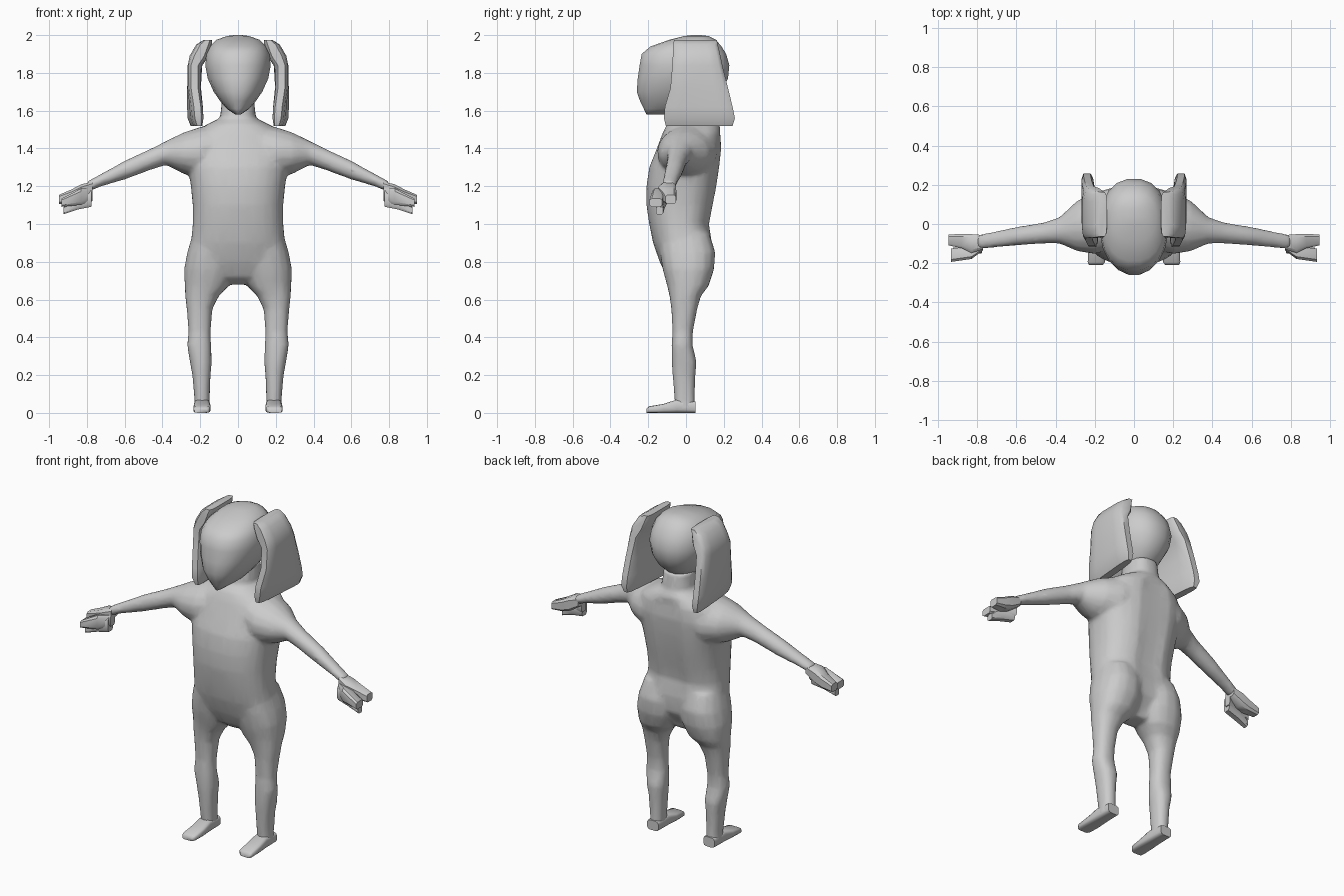
import bpy, bmesh, math
from mathutils import Vector

grey = bpy.data.materials.new("soft grey")
grey.diffuse_color = (0.6, 0.6, 0.6, 1)


def superellipse(n, power):
    for i in range(n):
        a = 2 * math.pi * (i + 0.5) / n
        c, s = math.cos(a), math.sin(a)
        yield (math.copysign(abs(c) ** (2 / power), c),
               math.copysign(abs(s) ** (2 / power), s))


def loft(name, rings, n=16, power=2.0, angle=60):
    """Rings are (centre, u vector, v vector); skins them and caps both ends."""
    bm = bmesh.new()
    loops = []
    for c, u, v in rings:
        loops.append([bm.verts.new(Vector(c) + Vector(u) * a + Vector(v) * b)
                      for a, b in superellipse(n, power)])
    for lo, hi in zip(loops, loops[1:]):
        for i in range(n):
            j = (i + 1) % n
            bm.faces.new((lo[i], lo[j], hi[j], hi[i]))
    bm.faces.new(loops[0][::-1])
    bm.faces.new(loops[-1])
    bmesh.ops.recalc_face_normals(bm, faces=bm.faces)
    mesh = bpy.data.meshes.new(name)
    bm.to_mesh(mesh)
    bm.free()
    mesh.materials.append(grey)
    ob = bpy.data.objects.new(name, mesh)
    bpy.context.collection.objects.link(ob)
    smooth(ob, angle)
    return ob


def smooth(ob, angle):
    bpy.ops.object.select_all(action='DESELECT')
    bpy.context.view_layer.objects.active = ob
    ob.select_set(True)
    bpy.ops.object.shade_smooth_by_angle(angle=math.radians(angle))


def upright(rows):
    """Rows (z, x0, x1, y0, y1) become horizontal rings."""
    return [(((a + b) / 2, (c + d) / 2, z), ((b - a) / 2, 0, 0), (0, (d - c) / 2, 0))
            for z, a, b, c, d in rows]


def sideways(rows, s):
    """Rows (x, y0, y1, z0, z1) become rings across an arm on side s."""
    return [((s * x, (a + b) / 2, (c + d) / 2), (0, (b - a) / 2, 0), (0, 0, (d - c) / 2))
            for x, a, b, c, d in rows]


# Torso and neck, with a groove down the spine
torso = loft("body", upright([(z, -w, w, f, b) for z, w, f, b in [
    (0.68, 0.06, -0.05, 0.06), (0.72, 0.16, -0.10, 0.10), (0.80, 0.25, -0.14, 0.14),
    (0.90, 0.25, -0.175, 0.145), (1.00, 0.24, -0.195, 0.13), (1.10, 0.24, -0.21, 0.15),
    (1.20, 0.25, -0.21, 0.17), (1.30, 0.265, -0.195, 0.185), (1.40, 0.27, -0.155, 0.195),
    (1.48, 0.24, -0.125, 0.19), (1.53, 0.16, -0.10, 0.18), (1.56, 0.095, -0.06, 0.16),
    (1.66, 0.085, -0.05, 0.15)]]), n=28, power=2.4)
for v in torso.data.vertices:
    if v.co.y > 0 and 0.72 < v.co.z < 1.5:
        v.co.y -= 0.035 * math.exp(-(v.co.x / 0.04) ** 2)

leg_rows = [(0.01, 0.15, 0.235, -0.06, 0.05), (0.06, 0.15, 0.23, -0.06, 0.047),
            (0.20, 0.145, 0.242, -0.072, 0.05), (0.27, 0.138, 0.255, -0.076, 0.057),
            (0.36, 0.142, 0.27, -0.077, 0.035), (0.43, 0.145, 0.262, -0.072, 0.037),
            (0.55, 0.135, 0.272, -0.078, 0.06), (0.62, 0.10, 0.28, -0.088, 0.08),
            (0.67, 0.05, 0.283, -0.10, 0.12), (0.76, 0.01, 0.287, -0.125, 0.15),
            (0.85, 0.01, 0.27, -0.14, 0.157), (0.95, 0.03, 0.24, -0.14, 0.125)]
arm_rows = [(0.10, -0.13, 0.17, 1.28, 1.53), (0.20, -0.155, 0.165, 1.24, 1.515),
            (0.29, -0.14, 0.12, 1.265, 1.485), (0.38, -0.10, 0.035, 1.312, 1.44),
            (0.46, -0.10, 0.008, 1.287, 1.40), (0.60, -0.11, -0.015, 1.235, 1.335),
            (0.72, -0.122, -0.04, 1.20, 1.268), (0.80, -0.13, -0.055, 1.168, 1.225)]

parts = [torso]
for s, side in ((1, "left"), (-1, "right")):
    parts.append(loft(side + "_leg", upright(
        [(z, s * a, s * b, f, k) for z, a, b, f, k in leg_rows]), n=16, power=2.3))
    parts.append(loft(side + "_arm", sideways(arm_rows, s), n=16))

    # Wedge foot, lofted from heel to toe
    loft(side + "_foot", [((s * x, y, h / 2), (w, 0, 0), (0, 0, h / 2)) for y, x, w, h in [
        (0.05, 0.19, 0.038, 0.06), (-0.05, 0.19, 0.042, 0.07),
        (-0.12, 0.19, 0.046, 0.048), (-0.195, 0.192, 0.045, 0.035),
        (-0.21, 0.195, 0.035, 0.022)]], n=12, power=4)

    # Mitten hand: fingers, a lower finger and a thumb
    loft(side + "_fingers", sideways([
        (0.77, -0.13, -0.055, 1.165, 1.225), (0.83, -0.15, -0.05, 1.125, 1.212),
        (0.88, -0.125, -0.05, 1.11, 1.185), (0.948, -0.11, -0.052, 1.105, 1.155)], s),
        n=8, power=4, angle=40)
    loft(side + "_thumb", sideways([
        (0.77, -0.135, -0.09, 1.12, 1.19), (0.83, -0.18, -0.11, 1.10, 1.19),
        (0.935, -0.195, -0.125, 1.09, 1.135)], s), n=8, power=4, angle=40)
    loft(side + "_lower_finger", sideways([
        (0.775, -0.15, -0.10, 1.09, 1.18), (0.85, -0.16, -0.11, 1.075, 1.15),
        (0.925, -0.16, -0.12, 1.05, 1.09)], s), n=8, power=4, angle=40)

    # Hanging flap beside the head: (z, front x, rear x, thickness, y0, y1)
    flap = []
    for z, xf, xr, t, y0, y1 in [
            (1.52, 0.205, 0.235, 0.022, -0.11, 0.25), (1.56, 0.21, 0.24, 0.035, -0.12, 0.262),
            (1.62, 0.215, 0.24, 0.036, -0.115, 0.25), (1.72, 0.23, 0.235, 0.036, -0.085, 0.225),
            (1.84, 0.23, 0.225, 0.038, -0.075, 0.195), (1.89, 0.205, 0.205, 0.052, -0.072, 0.185),
            (1.95, 0.178, 0.18, 0.042, -0.07, 0.17), (1.975, 0.16, 0.16, 0.022, -0.065, 0.165)]:
        flap.append(((s * (xf + xr) / 2, (y0 + y1) / 2, z), (s * t, 0, 0),
                     (s * (xr - xf) / 2, (y1 - y0) / 2, 0)))
    loft(side + "_head_flap", flap, n=12, power=4, angle=50)

# Blend the torso, legs and arms into one skin
bpy.ops.object.select_all(action='DESELECT')
for p in parts:
    p.select_set(True)
bpy.context.view_layer.objects.active = torso
bpy.ops.object.join()
remesh = torso.modifiers.new("blend", 'REMESH')
remesh.mode = 'VOXEL'
remesh.voxel_size = 0.012
remesh.use_smooth_shade = True
relax = torso.modifiers.new("relax", 'SMOOTH')
relax.factor = 0.5
relax.iterations = 6
reduce = torso.modifiers.new("reduce", 'DECIMATE')
reduce.ratio = 0.2

# Head with a pointed chin
loft("head", upright([(z, -w, w, f, b) for z, w, f, b in [
    (1.58, 0.015, -0.21, -0.10), (1.61, 0.06, -0.225, 0.06), (1.65, 0.095, -0.245, 0.13),
    (1.70, 0.13, -0.263, 0.185), (1.77, 0.162, -0.258, 0.225), (1.84, 0.175, -0.248, 0.232),
    (1.90, 0.168, -0.237, 0.215), (1.94, 0.15, -0.19, 0.19), (1.975, 0.115, -0.09, 0.16),
    (1.995, 0.06, -0.01, 0.12), (2.0, 0.02, 0.03, 0.08)]]), n=20, power=2.3)
